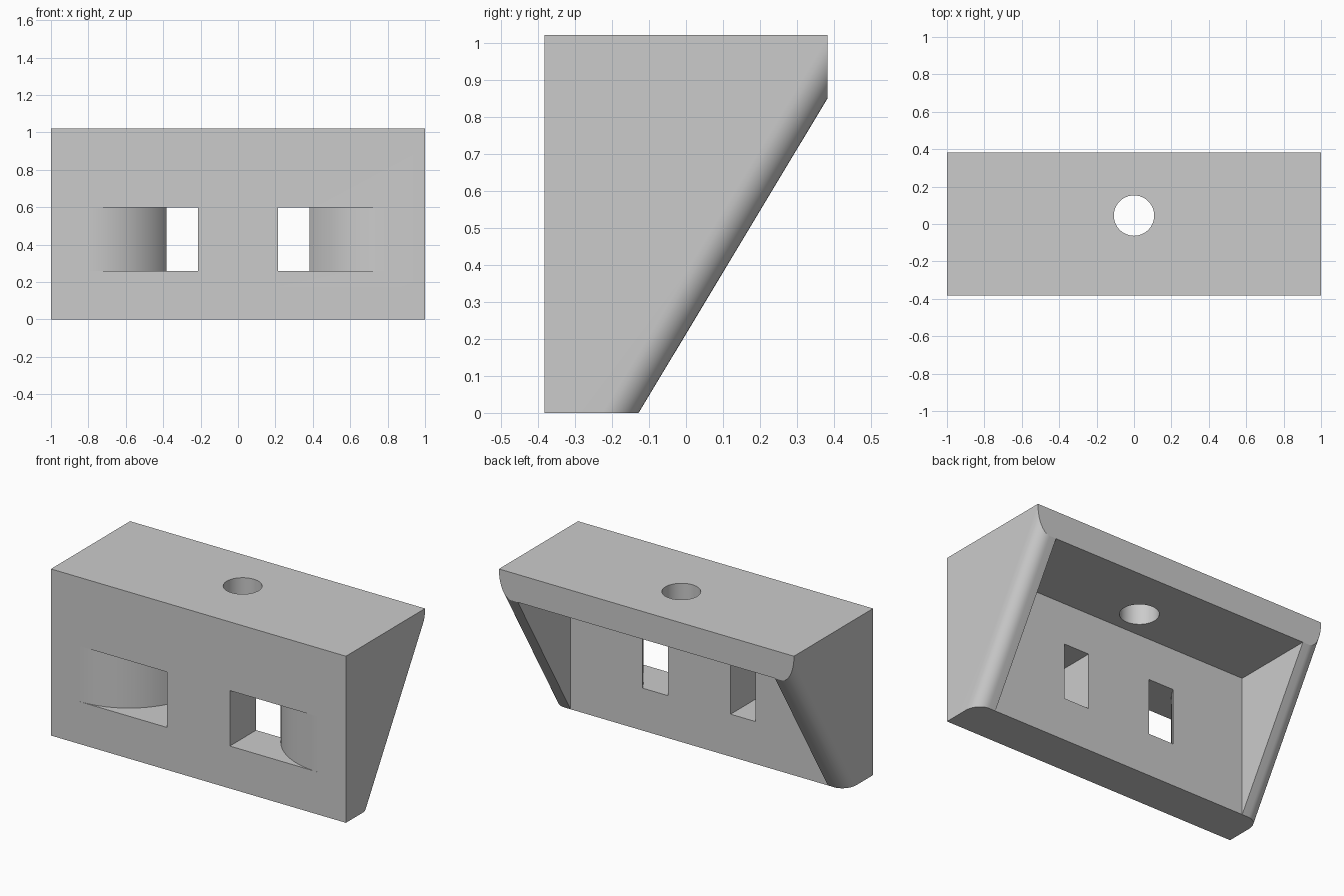
import bpy, bmesh, math

if "Cube" in bpy.data.objects:
    bpy.data.objects.remove(bpy.data.objects["Cube"])

W, F, B, H = 1.0, -0.383, 0.383, 1.021       # half width, front, back, height
WALL, SIDE, TOP = -0.128, 0.872, 0.851       # inner faces of front wall, sides, top plate

grey = bpy.data.materials.new("light grey")
grey.diffuse_color = (0.6, 0.6, 0.6, 1)
grey.use_nodes = True
grey.node_tree.nodes["Principled BSDF"].inputs["Base Color"].default_value = grey.diffuse_color


def prism(name, pts, vec):
    """Extrude a closed polygon along vec."""
    bm = bmesh.new()
    face = bm.faces.new([bm.verts.new(p) for p in pts])
    new = bmesh.ops.extrude_face_region(bm, geom=[face])["geom"]
    bmesh.ops.translate(bm, vec=vec, verts=[v for v in new if isinstance(v, bmesh.types.BMVert)])
    bmesh.ops.recalc_face_normals(bm, faces=bm.faces)
    me = bpy.data.meshes.new(name)
    bm.to_mesh(me)
    bm.free()
    me.materials.append(grey)
    ob = bpy.data.objects.new(name, me)
    bpy.context.collection.objects.link(ob)
    return ob


# Bracket body: side profile across the width, outer sloped edges rounded
body = prism("bracket", [(-W, F, 0), (-W, WALL, 0), (-W, B, TOP), (-W, B, H), (-W, F, H)], (2 * W, 0, 0))
bm = bmesh.new()
bm.from_mesh(body.data)
sloped = [e for e in bm.edges
          if abs(e.verts[0].co.x - e.verts[1].co.x) < 1e-4
          and abs(e.verts[0].co.y - e.verts[1].co.y) > 0.1
          and abs(e.verts[0].co.z - e.verts[1].co.z) > 0.1]
bmesh.ops.bevel(bm, geom=sloped, offset=0.084, segments=10, profile=0.5, affect='EDGES')
bm.to_mesh(body.data)
bm.free()

# Cavity behind the front wall and below the top plate
cutters = [prism("cavity_cutter", [(-SIDE, WALL, -0.2), (SIDE, WALL, -0.2), (SIDE, 0.8, -0.2), (-SIDE, 0.8, -0.2)],
                 (0, 0, TOP + 0.2))]

# Screw hole in the top plate
hole = [(0.108 * math.cos(a), 0.045 + 0.108 * math.sin(a), 0.7)
        for a in (2 * math.pi * i / 48 for i in range(48))]
cutters.append(prism("hole_cutter", hole, (0, 0, 0.6)))

# Strap slots with a curved outer wall that runs out into the front face
XC, R = 0.8085, 0.482
end = math.acos((R - (WALL - F)) / R)
arc = [(XC - R * math.sin(end * i / 16), F + R - R * math.cos(end * i / 16)) for i in range(17)]
slot = [(0.213, -0.5), (XC, -0.5)] + arc + [(arc[-1][0], 0), (0.213, 0)]
for s, side in ((-1, "left"), (1, "right")):
    cutters.append(prism(side + "_slot_cutter", [(s * x, y, 0.26) for x, y in slot], (0, 0, 0.34)))

for c in cutters:
    c.hide_render = True
    c.hide_set(True)
    mod = body.modifiers.new(c.name, 'BOOLEAN')
    mod.operation, mod.solver, mod.object = 'DIFFERENCE', 'EXACT', c

# Apply the cuts, then smooth only the curved faces
bpy.context.view_layer.objects.active = body
body.select_set(True)
for m in list(body.modifiers):
    bpy.ops.object.modifier_apply(modifier=m.name)
for c in cutters:
    bpy.data.objects.remove(c)
bpy.ops.object.shade_smooth_by_angle(angle=math.radians(25))
